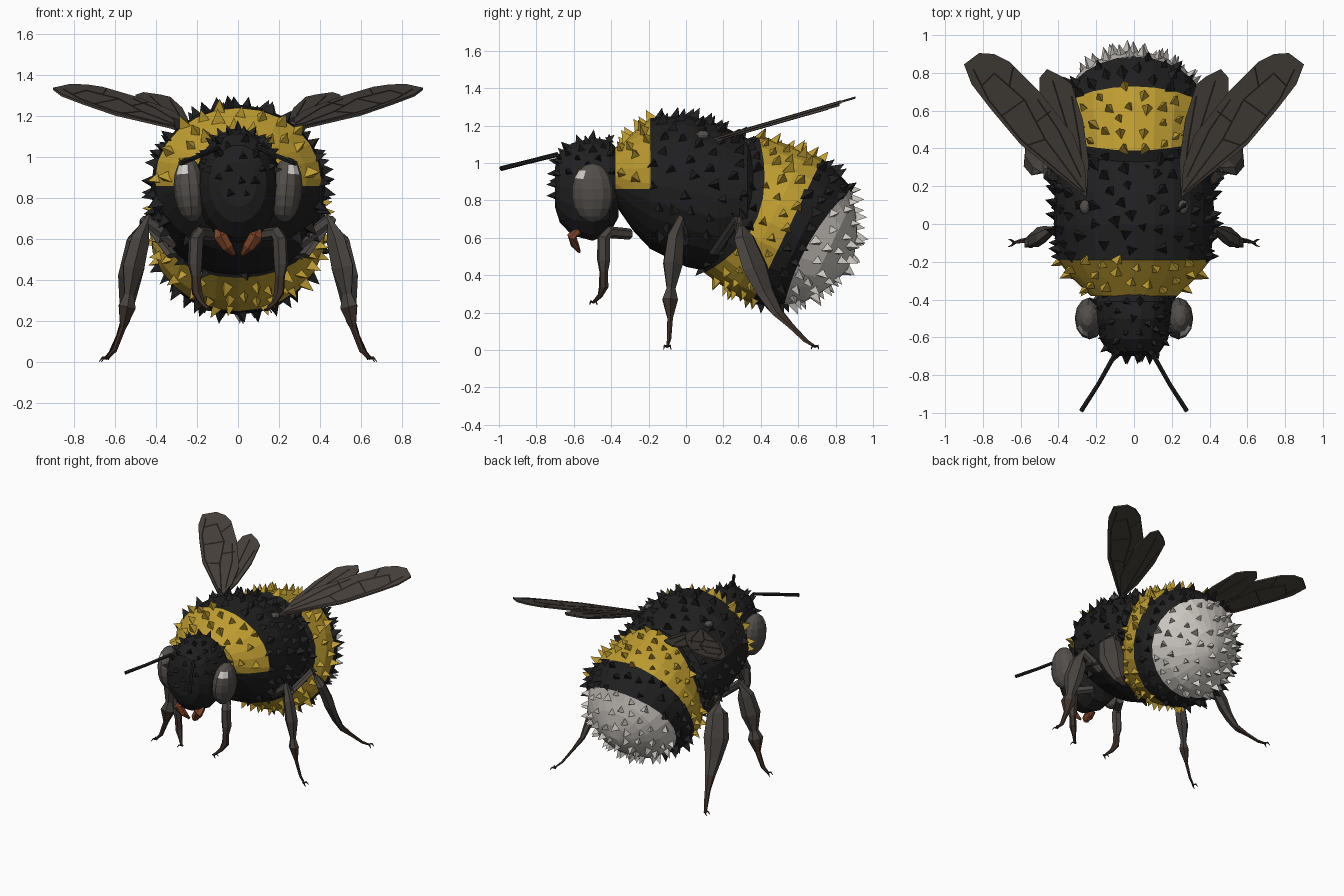
import bpy, bmesh, math, random
from mathutils import Vector, Matrix

random.seed(4)
if "Cube" in bpy.data.objects:
    bpy.data.objects.remove(bpy.data.objects["Cube"])


def material(name, r, g, b):
    m = bpy.data.materials.new(name)
    m.use_nodes = True
    m.diffuse_color = (r, g, b, 1)
    node = m.node_tree.nodes["Principled BSDF"]
    node.inputs["Base Color"].default_value = (r, g, b, 1)
    node.inputs["Roughness"].default_value = 0.8
    return m


BLACK = material("black fur", 0.014, 0.014, 0.015)
YELLOW = material("yellow fur", 0.51, 0.33, 0.03)
WHITE = material("white fur", 0.6, 0.57, 0.53)
EYE = material("eye grey", 0.085, 0.077, 0.07)
GLINT = material("eye glint", 0.62, 0.6, 0.57)
WING = material("wing smoke", 0.062, 0.053, 0.045)
VEIN = material("vein brown", 0.075, 0.04, 0.032)
LEG = material("leg grey", 0.063, 0.056, 0.05)
FOOT = material("foot brown", 0.048, 0.03, 0.022)
JAW = material("jaw rust", 0.2, 0.055, 0.02)


def finish(name, bm, *mats):
    bmesh.ops.recalc_face_normals(bm, faces=bm.faces)
    me = bpy.data.meshes.new(name)
    bm.to_mesh(me)
    bm.free()
    for m in mats:
        me.materials.append(m)
    ob = bpy.data.objects.new(name, me)
    bpy.context.collection.objects.link(ob)
    return ob


def bridge(bm, loops):
    """Skin a list of vertex loops and cap both ends."""
    n = len(loops[0])
    faces = []
    for a, b in zip(loops, loops[1:]):
        faces.append([bm.faces.new((a[i], a[(i + 1) % n], b[(i + 1) % n], b[i])) for i in range(n)])
    bm.faces.new(loops[0])
    bm.faces.new(loops[-1])
    return faces


def barrel(rings, sides=24, bend={}):
    """Rings of (y, centre z, half height, half width); 'bend' tilts and bows chosen rings."""
    bm = bmesh.new()
    loops = []
    for k, (y, zc, rz, rx) in enumerate(rings):
        tilt, bow = bend.get(k, (0, 0))
        loop = []
        for i in range(sides):
            a = 2 * math.pi * i / sides
            x, z = rx * math.cos(a), rz * math.sin(a)
            loop.append(bm.verts.new((x, y + tilt * z + bow * x * x, zc + z)))
        loops.append(loop)
    bridge(bm, loops)
    return bm


def fur(name, bm, mats, spacing, keep, radius=0.038, height=0.058, sweep=0.3):
    """Scatter three-sided tufts over a body, taking the colour of the face below."""
    src = bm.copy()
    bmesh.ops.recalc_face_normals(src, faces=src.faces)
    tris = bmesh.ops.triangulate(src, faces=src.faces)["faces"]
    areas = [f.calc_area() for f in tris]
    out, placed = bmesh.new(), []
    for f in random.choices(tris, areas, k=4000):
        u, v = sorted((random.random(), random.random()))
        a, b, c = (w.co for w in f.verts)
        p = a * u + b * (v - u) + c * (1 - v)
        if not keep(p) or any((p - q).length < spacing for q in placed):
            continue
        placed.append(p)
        n = f.normal
        rot = n.to_track_quat("Z", "Y").to_matrix()
        k = random.uniform(0.8, 1.15)
        tip = out.verts.new(p + (n + Vector((0, sweep, 0))).normalized() * height * k)
        turn = random.uniform(-0.4, 0.4)
        base = []
        for i in range(3):
            t = turn + math.tau * (i / 3 + 0.25)
            base.append(out.verts.new(p - n * 0.008 + rot @ Vector((math.cos(t), math.sin(t), 0)) * radius * k))
        for i in range(3):
            out.faces.new((base[i], base[(i + 1) % 3], tip)).material_index = f.material_index
        out.faces.new(base[::-1]).material_index = f.material_index
    src.free()
    finish(name, out, *mats)


def tube(name, path, mats, sides=6, flat=1.0, switch=99, thin=(1, 0, 0)):
    """Tapered tube through (x, y, z, radius), flattened along 'thin';
    second colour from segment 'switch' on."""
    bm = bmesh.new()
    pts = [Vector(p[:3]) for p in path]
    loops = []
    for i, p in enumerate(pts):
        d = (pts[min(i + 1, len(pts) - 1)] - pts[max(i - 1, 0)]).normalized()
        a = d.cross(Vector(thin)).normalized()
        b = d.cross(a)
        r = path[i][3]
        loops.append([bm.verts.new(p + a * r * math.cos(t) + b * r * flat * math.sin(t))
                      for t in (2 * math.pi * j / sides for j in range(sides))])
    for i, row in enumerate(bridge(bm, loops)):
        for f in row:
            f.material_index = int(i >= switch)
    return finish(name, bm, *mats)


def ball(centre, radii, u, v, tilt=0):
    bm = bmesh.new()
    bmesh.ops.create_uvsphere(bm, u_segments=u, v_segments=v, radius=1)
    bm.transform(Matrix.Translation(centre) @ Matrix.Rotation(tilt, 4, "Y") @ Matrix.Diagonal((*radii, 1)))
    return bm


# Thorax with yellow collar
bm = barrel([(-0.38, 0.93, 0.15, 0.23), (-0.28, 0.9, 0.265, 0.335), (-0.19, 0.89, 0.35, 0.405),
             (0, 0.85, 0.405, 0.425), (0.17, 0.81, 0.4, 0.42), (0.33, 0.815, 0.315, 0.39),
             (0.42, 0.81, 0.2, 0.28), (0.45, 0.81, 0.1, 0.15)])
bmesh.ops.bisect_plane(bm, geom=bm.verts[:] + bm.edges[:] + bm.faces[:],
                       plane_co=(0, 0, 0.86), plane_no=(0, 0, 1))
for f in bm.faces:
    c = f.calc_center_median()
    f.material_index = int(c.y < -0.19 and c.z > 0.86)
fur("thorax_fur", bm, (BLACK, YELLOW), 0.083,
    lambda p: -0.36 < p.y < 0.4 and p.z > (0.87 if p.y < -0.19 else 0.6))
finish("thorax", bm, BLACK, YELLOW)

# Abdomen with yellow band, black band and white tail
bm = barrel([(s, 0, r, r) for s, r in ((-0.36, 0.3), (-0.23, 0.395), (0.0, 0.43), (0.1, 0.43), (0.18, 0.41),
             (0.285, 0.36), (0.345, 0.305), (0.4, 0.23), (0.45, 0.14), (0.48, 0.04))],
            bend={1: (-0.08, 1.0), 5: (0.07, -0.4)})
for f in bm.faces:
    c = f.calc_center_median()
    if c.y > 0.287 + 0.04 * c.z - 0.35 * c.x ** 2:
        f.material_index = 2
    elif -0.22 - 0.08 * c.z + c.x ** 2 < c.y < 0.1:
        f.material_index = 1
bm.transform(Matrix.Translation((0, 0.45, 0.68)) @ Matrix.Rotation(math.radians(-26), 4, "X"))
furs = (BLACK, YELLOW, WHITE)
fur("abdomen_fur", bm, furs, 0.075, lambda p: p.y > 0.08, radius=0.034)
finish("abdomen", bm, *furs)

# Head
bm = barrel([(-0.7, 0.87, 0.11, 0.09), (-0.675, 0.87, 0.19, 0.14), (-0.61, 0.86, 0.25, 0.18),
             (-0.5, 0.86, 0.28, 0.205), (-0.41, 0.87, 0.255, 0.21), (-0.36, 0.89, 0.18, 0.18)], sides=18)
fur("head_fur", bm, (BLACK,), 0.062, lambda p: p.z > 0.93 or (abs(p.x) < 0.1 and p.z > 0.82),
    radius=0.026, height=0.042, sweep=-0.1)
finish("head", bm, BLACK)

# Outlines as (x, y), lying on a plane that rises towards the tail
FORE = [(0.25, 0.14), (0.26, 0.3), (0.32, 0.47), (0.5, 0.7), (0.66, 0.86), (0.74, 0.9), (0.82, 0.905),
        (0.9, 0.845), (0.86, 0.74), (0.76, 0.61), (0.6, 0.42)]
HIND = [(0.25, 0.15), (0.24, 0.33), (0.27, 0.55), (0.33, 0.74), (0.38, 0.78), (0.46, 0.82),
        (0.5, 0.775), (0.5, 0.6), (0.4, 0.32)]
FORE_VEINS = [[(0.26, 0.17), (0.47, 0.45), (0.58, 0.66), (0.74, 0.8)],
              [(0.27, 0.17), (0.6, 0.45), (0.77, 0.66), (0.85, 0.82)],
              [(0.28, 0.25), (0.4, 0.5), (0.51, 0.66)],
              [(0.47, 0.45), (0.56, 0.42)], [(0.58, 0.66), (0.7, 0.575)],
              [(0.52, 0.54), (0.44, 0.6)], [(0.74, 0.8), (0.81, 0.73)], [(0.66, 0.73), (0.64, 0.83)]]
HIND_VEINS = [[(0.26, 0.18), (0.35, 0.5), (0.43, 0.76)], [(0.26, 0.2), (0.29, 0.45), (0.33, 0.68)]]

for side, tag in ((1, "left"), (-1, "right")):
    def flip(path):
        return [(p[0] * side, *p[1:]) for p in path]

    # Wings
    for part, outline, veins, z0, slope in (("forewing", FORE, FORE_VEINS, 1.132, 0.292),
                                            ("hindwing", HIND, HIND_VEINS, 1.122, 0.285)):
        def lift(pts):
            return [(x * side, y, z0 + slope * (y - 0.18)) for x, y in pts]
        bm = bmesh.new()
        face = bm.faces.new([bm.verts.new(p) for p in lift(outline)])
        top = bmesh.ops.extrude_face_region(bm, geom=[face])["geom"]
        bmesh.ops.translate(bm, vec=(0, 0, 0.012), verts=[v for v in top if isinstance(v, bmesh.types.BMVert)])
        finish(f"{part}_{tag}", bm, WING)
        for i, line in enumerate(veins):
            tube(f"{part}_vein_{i}_{tag}", [(x, y, z + 0.006, 0.008) for x, y, z in lift(line)], (VEIN,), 4)
    finish(f"wing_root_{tag}", ball((0.26 * side, 0.09, 1.15), (0.03, 0.04, 0.025), 8, 6), EYE)

    # Compound eye with a pale glint
    bm = ball((0.235 * side, -0.5, 0.84), (0.078, 0.112, 0.16), 12, 9, tilt=0.08 * side)
    spot = Vector((0.285 * side, -0.56, 0.94))
    for f in sorted(bm.faces, key=lambda f: (f.calc_center_median() - spot).length)[:2]:
        f.material_index = 1
    finish(f"eye_{tag}", bm, EYE, GLINT)

    # Antenna and jaw
    tube(f"antenna_{tag}", flip([(0.06, -0.65, 0.98, 0.014), (0.1, -0.69, 1.045, 0.014),
                                 (0.19, -0.85, 1.005, 0.012), (0.28, -0.99, 0.97, 0.013)]), (BLACK,))
    tube(f"jaw_{tag}", flip([(0.09, -0.57, 0.64, 0.02), (0.085, -0.61, 0.61, 0.026),
                             (0.05, -0.595, 0.565, 0.022), (0.02, -0.57, 0.525, 0.008)]), (JAW,), flat=1.4)

    # Legs: thigh, shin, broad upper foot, thin foot; the hind shin is a wide paddle
    legs = {
        "front": (1.0, [(0.12, -0.3, 0.62, 0.03), (0.19, -0.41, 0.63, 0.032), (0.205, -0.44, 0.6, 0.036),
                  (0.21, -0.44, 0.48, 0.036), (0.205, -0.44, 0.42, 0.024), (0.2, -0.44, 0.34, 0.026),
                  (0.175, -0.46, 0.29, 0.014), (0.14, -0.495, 0.255, 0.008)]),
        "middle": (0.65, [(0.3, 0.0, 0.58, 0.035), (0.44, -0.035, 0.69, 0.035), (0.475, -0.055, 0.6, 0.06),
                   (0.51, -0.07, 0.46, 0.07), (0.53, -0.08, 0.33, 0.032), (0.54, -0.085, 0.27, 0.056),
                   (0.56, -0.085, 0.17, 0.02), (0.6, -0.09, 0.06, 0.015), (0.64, -0.1, 0.018, 0.009)]),
        "hind": (0.45, [(0.32, 0.15, 0.52, 0.04), (0.45, 0.27, 0.7, 0.04), (0.49, 0.31, 0.6, 0.075),
                 (0.52, 0.37, 0.44, 0.092), (0.535, 0.425, 0.31, 0.062), (0.55, 0.49, 0.2, 0.038),
                 (0.58, 0.56, 0.13, 0.022), (0.62, 0.64, 0.05, 0.016), (0.65, 0.69, 0.018, 0.01)]),
    }
    for name, (flat, path) in legs.items():
        tube(f"{name}_leg_{tag}", flip(path), (LEG, FOOT), flat=flat, switch=len(path) - 4, thin=(side, 1, 0))
        x, y, z, r = path[-1]
        for k in (-1, 1):
            tube(f"{name}_claw_{k}_{tag}", flip([(x - 0.01, y, z, 0.007), (x + 0.01, y + 0.015 * k, z + 0.006, 0.006),
                                                 (x + 0.025, y + 0.02 * k, z - 0.014, 0.002)]), (FOOT,), 4)
